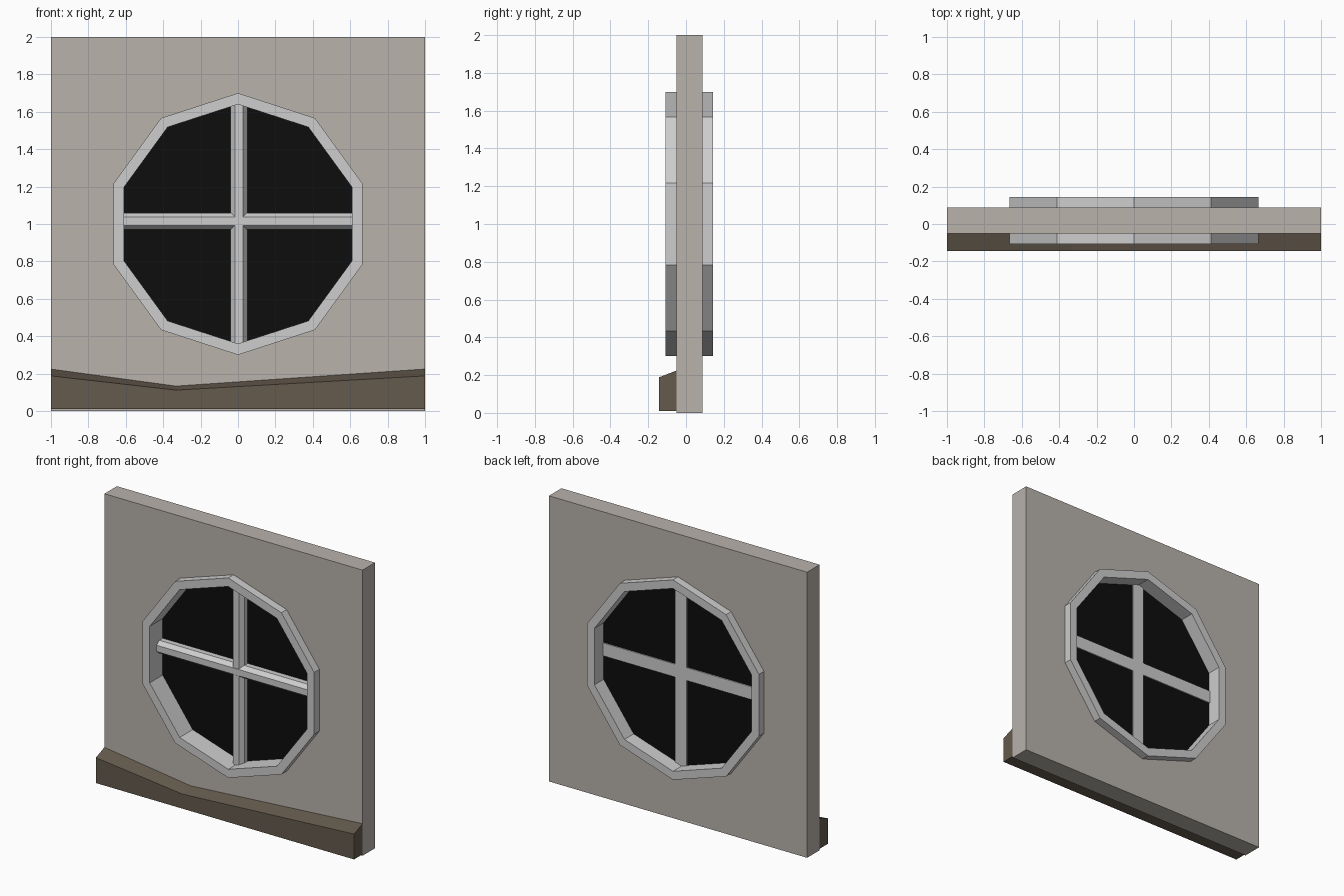
import bpy, bmesh, math

if "Cube" in bpy.data.objects:
    bpy.data.objects.remove(bpy.data.objects["Cube"])


def material(name, rgb):
    m = bpy.data.materials.new(name)
    m.diffuse_color = (*rgb, 1.0)
    m.use_nodes = True
    m.node_tree.nodes["Principled BSDF"].inputs["Base Color"].default_value = m.diffuse_color
    return m


plaster = material("warm grey plaster", (0.48, 0.445, 0.41))
trim = material("light grey trim", (0.61, 0.61, 0.61))
glass = material("black glass", (0.004, 0.004, 0.004))
earth = material("brown earth", (0.13, 0.103, 0.074))


def decagon(r):
    return [(r * math.cos(math.pi / 2 + k * math.pi / 5),
             1 + r * math.sin(math.pi / 2 + k * math.pi / 5)) for k in range(10)]


def prism(name, loops, place, a, b, mat, tweak=None):
    """Extrude 2D loops (first outer, then holes) from a to b; place maps (u, v, depth) to xyz."""
    bm = bmesh.new()
    if len(loops) == 1:
        bm.faces.new([bm.verts.new(place(u, v, a)) for u, v in loops[0]])
    else:
        edges = []
        for loop in loops:
            vs = [bm.verts.new(place(u, v, a)) for u, v in loop]
            edges += [bm.edges.new((vs[i - 1], vs[i])) for i in range(len(vs))]
        bmesh.ops.triangle_fill(bm, use_beauty=True, edges=edges)
    ext = bmesh.ops.extrude_face_region(bm, geom=bm.faces[:], use_keep_orig=True)
    moved = [g for g in ext["geom"] if isinstance(g, bmesh.types.BMVert)]
    shift = [q - p for p, q in zip(place(0, 0, a), place(0, 0, b))]
    bmesh.ops.translate(bm, verts=moved, vec=shift)
    if tweak:
        for v in moved:
            tweak(v)
    bmesh.ops.recalc_face_normals(bm, faces=bm.faces[:])
    me = bpy.data.meshes.new(name)
    bm.to_mesh(me)
    bm.free()
    me.materials.append(mat)
    ob = bpy.data.objects.new(name, me)
    bpy.context.collection.objects.link(ob)
    return ob


def along_y(u, v, d): return (u, d, v)
def along_x(u, v, d): return (d, v, 1.015 + u)
def along_z(u, v, d): return (0.005 + u, v, d)


# Wall with a ten-sided opening
prism("wall", [[(-1, 0), (1, 0), (1, 2), (-1, 2)], decagon(0.67)],
      along_y, -0.05, 0.088, plaster)

# Window frame and pane
prism("window_frame", [decagon(0.70), decagon(0.64)], along_y, -0.108, 0.144, trim)
prism("window_pane", [decagon(0.65)], along_y, 0.036, 0.042, glass)


# Glazing bars: flat back, chamfered front
def bar_profile(front):
    return [(-0.045, 0.05), (0.045, 0.05), (0.045, front + 0.03),
            (0.022, front), (-0.022, front), (-0.045, front + 0.03)]


prism("horizontal_bar", [bar_profile(-0.032)], along_x, -0.62, 0.62, trim)
prism("vertical_bar", [bar_profile(-0.030)], along_z, 0.345, 1.655, trim)


# Earth bank along the foot of the wall, its top sloping down to the front
def slope(v):
    if v.co.z > 0.05:
        v.co.z *= 0.835


prism("earth_bank", [[(-1, 0.01), (1, 0.01), (1, 0.225), (-0.33, 0.134), (-1, 0.225)]],
      along_y, -0.048, -0.144, earth, slope)
